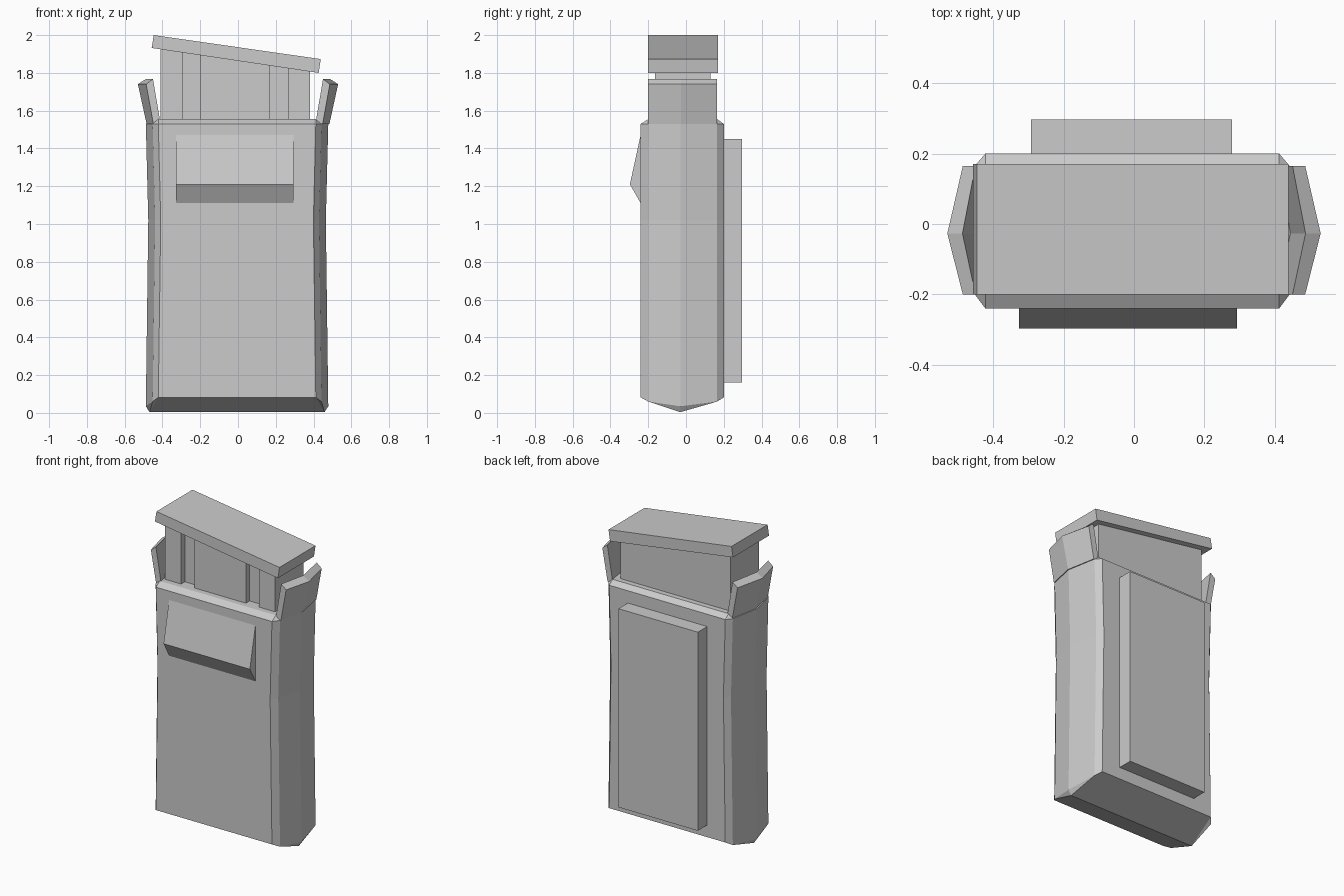
import bpy, bmesh

if "Cube" in bpy.data.objects:
    bpy.data.objects.remove(bpy.data.objects["Cube"])


def make(name, verts, faces):
    me = bpy.data.meshes.new(name)
    bm = bmesh.new()
    vs = [bm.verts.new(v) for v in verts]
    for f in faces:
        bm.faces.new([vs[i] for i in f])
    bmesh.ops.recalc_face_normals(bm, faces=bm.faces[:])
    bm.to_mesh(me)
    bm.free()
    ob = bpy.data.objects.new(name, me)
    bpy.context.collection.objects.link(ob)
    return ob


def bridge(n, a, b):
    """Quads joining two n-point rings that start at indices a and b."""
    return [(a + i, a + (i + 1) % n, b + (i + 1) % n, b + i) for i in range(n)]


def prism(name, lower, upper):
    """Closed solid between two matching rings."""
    n = len(lower)
    return make(name, list(lower) + list(upper),
                bridge(n, 0, n) + [tuple(range(n)), tuple(range(n, 2 * n))])


def box(name, x0, x1, y0, y1, z0, z1):
    ring = [(x0, y0), (x1, y0), (x1, y1), (x0, y1)]
    return prism(name, [(x, y, z0) for x, y in ring], [(x, y, z1) for x, y in ring])


# Main shell: bevelled ten-sided section with a slight waist and a keeled bottom
CX = -0.005
half = [(0.417, -0.24), (0.447, -0.2), (0.483, -0.03), (0.447, 0.165), (0.417, 0.2)]
lip = [(0.417, -0.2), (0.417, -0.195), (0.44, -0.03), (0.417, 0.16), (0.417, 0.165)]
base_z = [0.082, 0.06, 0.035, 0.06, 0.082]


def ring(pts, zs, dx=0.0):
    right = [(CX + x + dx, y, z) for (x, y), z in zip(pts, zs)]
    return right + [(2 * CX - x, y, z) for x, y, z in reversed(right)]


verts = (ring(half, base_z) + ring(half, [1.02] * 5, -0.013)
         + ring(half, [1.53] * 5) + ring(lip, [1.555] * 5))
faces = bridge(10, 0, 10) + bridge(10, 10, 20) + bridge(10, 20, 30)
faces.append(tuple(range(30, 40)))
verts += [(CX + 0.463, -0.03, 0.004), (CX - 0.463, -0.03, 0.004)]
for s, r in ((0, 40), (5, 41)):
    faces += [(s + i, s + i + 1, r) for i in range(4)]
faces += [(9, 0, 40, 41), (4, 5, 41, 40)]
make("shell", verts, faces)

# Flared feed lips, V-shaped in plan, one per side
ys = (-0.2, -0.027, 0.165)
for side, s in (("right", 1), ("left", -1)):
    def row(x_end, x_mid, z):
        return [(s * x, y, z) for x, y in zip((x_end, x_mid, x_end), ys)]
    low = row(0.448, 0.484, 1.53) + row(0.41, 0.44, 1.53)[::-1]
    top = row(0.486, 0.53, 1.74) + row(0.45, 0.487, 1.768)[::-1]
    n = 6
    make("flared_lip_" + side, low + top,
         bridge(n, 0, n) + [(0, 1, 4, 5), (1, 2, 3, 4), (6, 7, 10, 11), (7, 8, 9, 10)])

# Neck with two front grooves and a slanted top
F, G = -0.163, -0.125
plan = [(-0.41, F), (-0.295, F), (-0.295, G), (-0.2, G), (-0.2, F), (0.17, F),
        (0.17, G), (0.265, G), (0.265, F), (0.38, F), (0.38, 0.13), (-0.41, 0.13)]
prism("neck", [(x, y, 1.5) for x, y in plan],
      [(x, y, 1.875 - 0.141 * x) for x, y in plan])

# Slanted cap plate
cap = [(-0.457, 1.932), (0.427, 1.8), (0.438, 1.873), (-0.446, 2.0)]
prism("cap", [(x, -0.2, z) for x, z in cap], [(x, 0.17, z) for x, z in cap])

# Wedge catch on the front
wedge = [(-0.235, 1.495), (-0.297, 1.21), (-0.24, 1.11), (-0.22, 1.11), (-0.22, 1.495)]
prism("front_catch", [(-0.327, y, z) for y, z in wedge], [(0.293, y, z) for y, z in wedge])

# Raised plate on the back
box("back_plate", -0.292, 0.278, 0.18, 0.296, 0.16, 1.45)
